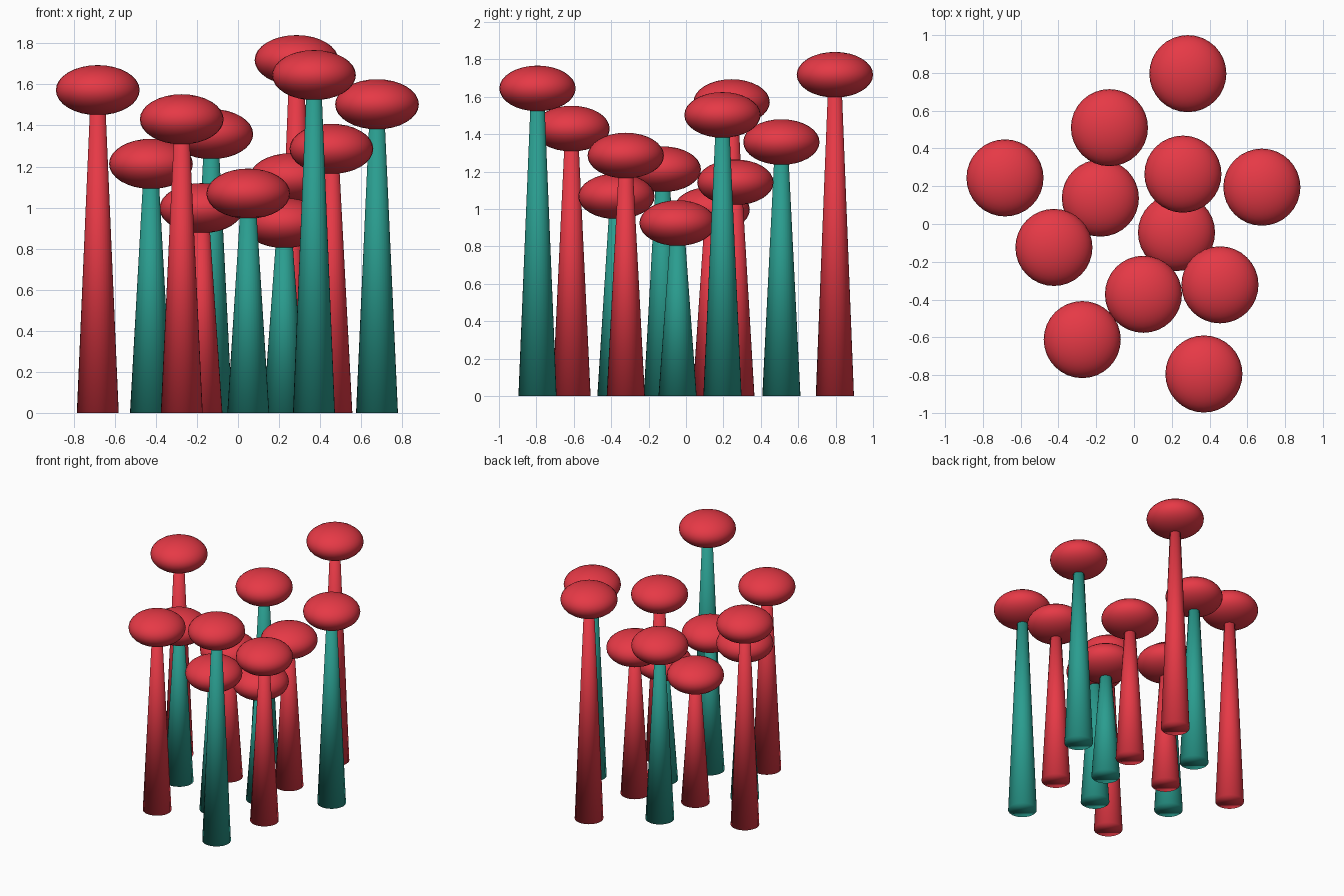
import bpy

if "Cube" in bpy.data.objects:
    bpy.data.objects.remove(bpy.data.objects["Cube"])

CAP_R, CAP_H = 0.204, 0.122      # cap radius and half height
BASE_R, TOP_R = 0.102, 0.034     # stem radii


def material(name, rgb):
    m = bpy.data.materials.new(name)
    m.diffuse_color = (*rgb, 1.0)
    m.use_nodes = True
    m.node_tree.nodes["Principled BSDF"].inputs["Base Color"].default_value = m.diffuse_color
    return m


red = material("coral red", (0.791, 0.041, 0.061))
teal = material("teal green", (0.023, 0.337, 0.275))


def finish(name, mat):
    ob = bpy.context.object
    ob.name = name
    ob.data.materials.append(mat)
    bpy.ops.object.shade_smooth()
    return ob


def stalk(i, x, y, h, stem_mat):
    # tapered stem, running up into the middle of the cap
    bpy.ops.mesh.primitive_cone_add(vertices=32, radius1=BASE_R, radius2=TOP_R,
                                    depth=h, location=(x, y, h / 2))
    finish(f"stem_{i}", stem_mat)
    # flattened round cap
    bpy.ops.mesh.primitive_uv_sphere_add(segments=32, ring_count=16, radius=CAP_R,
                                         location=(x, y, h))
    finish(f"cap_{i}", red).scale.z = CAP_H / CAP_R


# x, y, cap centre height, stem colour
stalks = [
    (0.285, 0.796, 1.718, red),
    (-0.13, 0.51, 1.358, teal),
    (-0.683, 0.244, 1.572, red),
    (-0.178, 0.137, 0.997, red),
    (0.259, 0.264, 1.143, red),
    (0.677, 0.195, 1.503, teal),
    (0.225, -0.045, 0.925, teal),
    (-0.424, -0.124, 1.213, teal),
    (0.455, -0.322, 1.286, red),
    (0.05, -0.372, 1.068, teal),
    (-0.274, -0.612, 1.43, red),
    (0.37, -0.794, 1.645, teal),
]
for i, s in enumerate(stalks, 1):
    stalk(i, *s)
